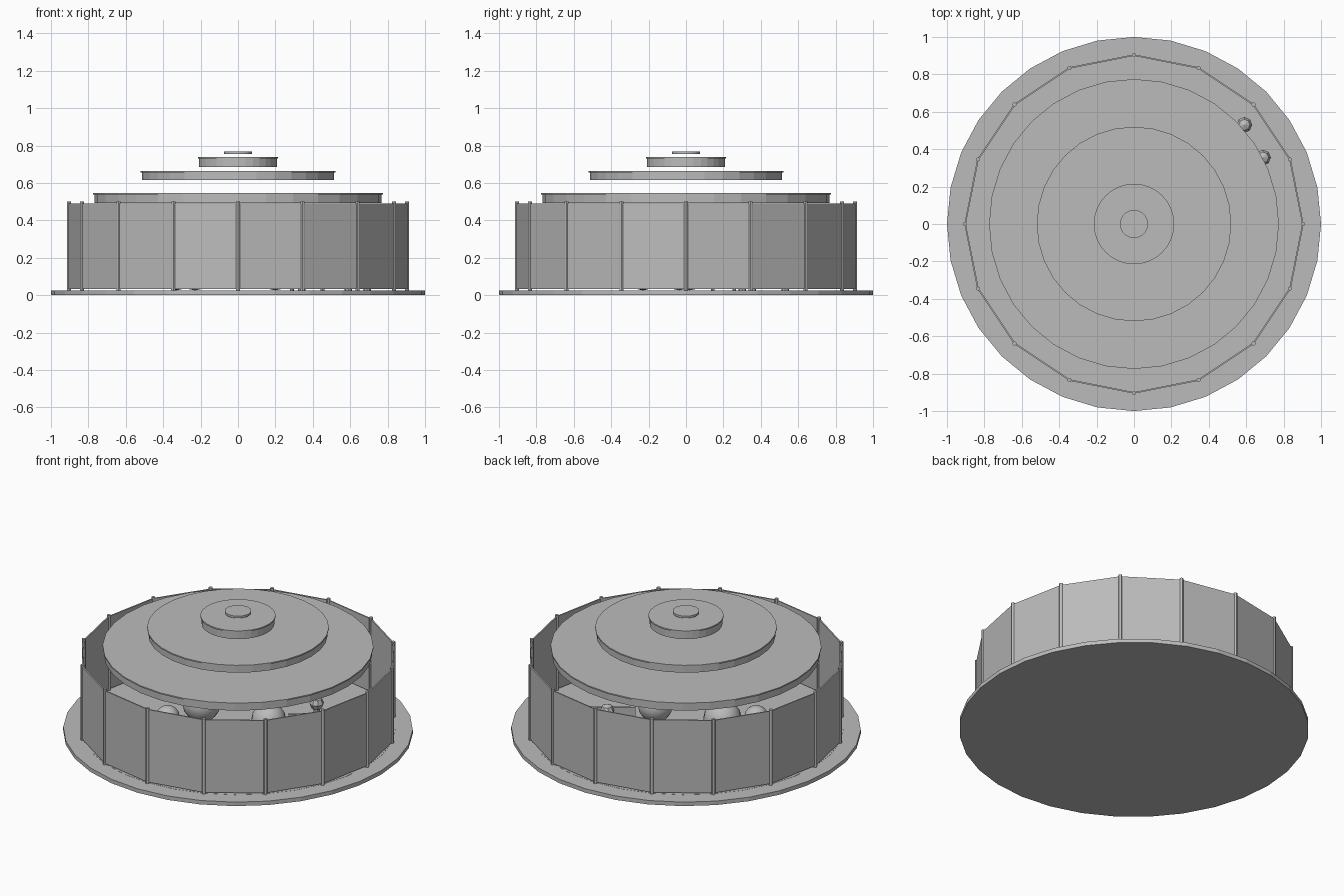
import bpy
from math import cos, sin, pi, radians

cube = bpy.data.objects.get("Cube")
if cube:
    bpy.data.objects.remove(cube, do_unlink=True)

grey = bpy.data.materials.new("plain grey")
grey.use_nodes = True
grey.diffuse_color = (0.5, 0.5, 0.5, 1)
grey.node_tree.nodes["Principled BSDF"].inputs["Base Color"].default_value = (0.5, 0.5, 0.5, 1)


def finish(name, smooth=False):
    ob = bpy.context.object
    ob.name = name
    ob.data.materials.clear()
    ob.data.materials.append(grey)
    if smooth:
        bpy.ops.object.shade_smooth_by_angle(angle=radians(30))
    return ob


def disc(name, radius, bottom, top, x=0, y=0, sides=32, smooth=False):
    bpy.ops.mesh.primitive_cylinder_add(vertices=sides, radius=radius, depth=top - bottom,
                                        location=(x, y, (bottom + top) / 2))
    return finish(name, smooth)


def ball(name, radius, x, y, z, segments=16):
    bpy.ops.mesh.primitive_uv_sphere_add(segments=segments, ring_count=segments // 2,
                                         radius=radius, location=(x, y, z))
    return finish(name, segments > 8)


def box(name, size, location, turn=0):
    bpy.ops.mesh.primitive_cube_add(size=1, location=location, rotation=(0, 0, turn))
    ob = finish(name)
    ob.scale = size
    return ob


# Ground slab and inner floor
disc("base_slab", 1.0, 0, 0.025)
disc("inner_floor", 0.9, 0.01, 0.026)

# Floating roof tiers, each with a thin lip
for name, radius, bottom, top in (("lower_roof", 0.775, 0.494, 0.545),
                                  ("middle_roof", 0.52, 0.615, 0.665),
                                  ("upper_roof", 0.215, 0.685, 0.74)):
    disc(name, radius - 0.007, bottom, top - 0.008)
    disc(name + "_lip", radius, top - 0.008, top)
disc("roof_cap", 0.075, 0.755, 0.768)

# Wall of flat panels between slim posts
COUNT, RADIUS = 16, 0.903
step = 2 * pi / COUNT
for i in range(COUNT):
    a = i * step
    disc("wall_post", 0.011, 0.025, 0.5, RADIUS * cos(a), RADIUS * sin(a), 12, True)
    mid, flat = a + step / 2, RADIUS * cos(step / 2)
    box("wall_panel", (0.008, 2 * RADIUS * sin(step / 2), 0.458),
        (flat * cos(mid), flat * sin(mid), 0.262), mid)

# Small standing figures near the wall and inside
for x, y in ((0.59, 0.53), (0.69, 0.355), (0.34, 0.3)):
    disc("figure_body", 0.02, 0.026, 0.14, x, y, 8)
    ball("figure_head", 0.042, x, y, 0.16, 8)

# Round seats on the floor
for x, y, r in ((0.2, 0.02, 0.1), (-0.23, -0.035, 0.11), (-0.33, -0.23, 0.07)):
    ball("round_seat", r, x, y, r + 0.026)

# Low display board on two legs
turn = radians(35)
box("display_board", (0.26, 0.02, 0.08), (0.37, 0.2, 0.1), turn)
for side in (-0.1, 0.1):
    disc("board_leg", 0.01, 0.026, 0.08, 0.37 + side * cos(turn), 0.2 + side * sin(turn), 8)
